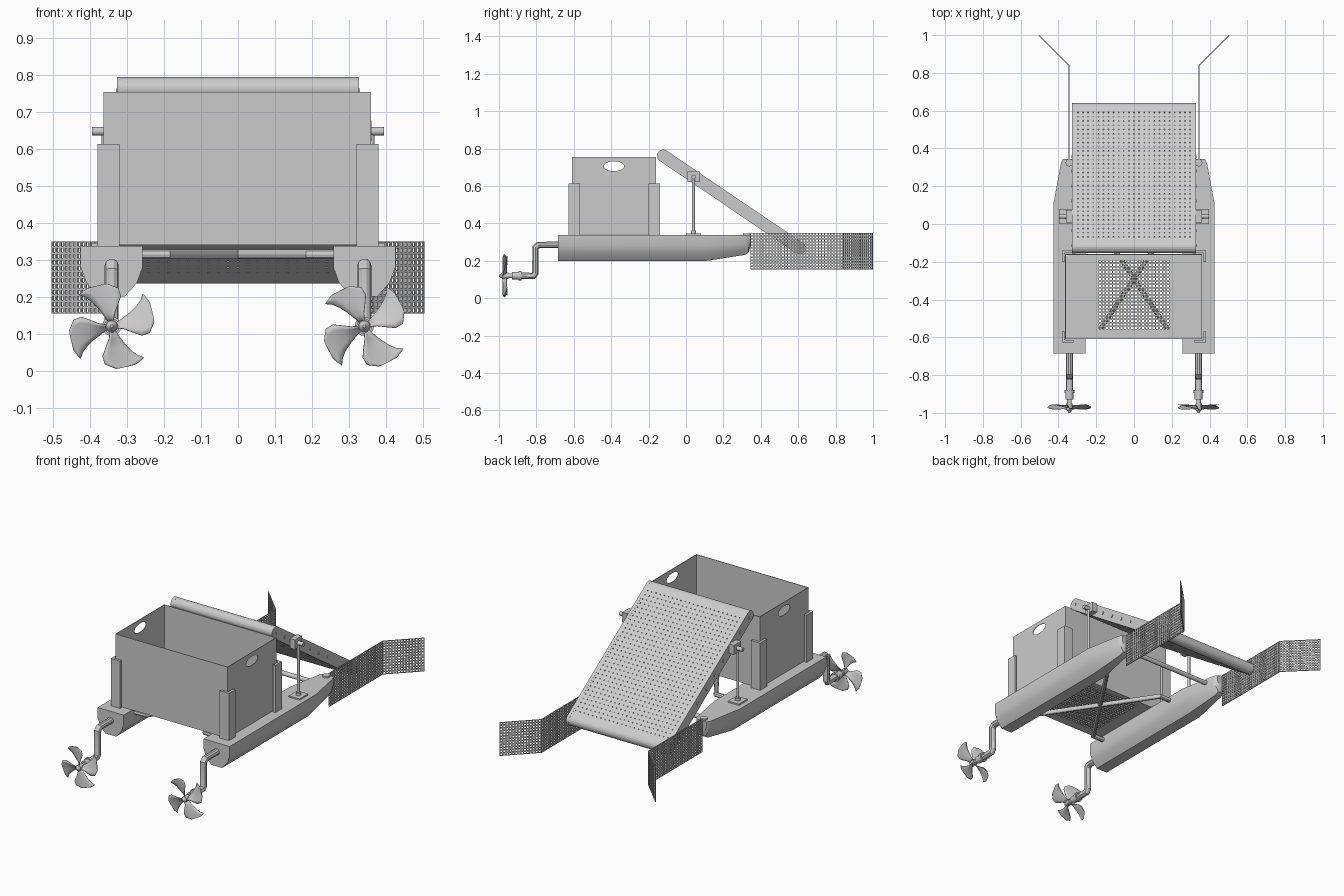
import bpy, bmesh, math
from mathutils import Vector, Matrix

if "Cube" in bpy.data.objects:
    bpy.data.objects.remove(bpy.data.objects["Cube"])


def link(name, bm):
    bmesh.ops.recalc_face_normals(bm, faces=bm.faces)
    me = bpy.data.meshes.new(name)
    bm.to_mesh(me)
    bm.free()
    ob = bpy.data.objects.new(name, me)
    bpy.context.collection.objects.link(ob)
    return ob


def box(name, x0, x1, y0, y1, z0, z1):
    bm = bmesh.new()
    bmesh.ops.create_cube(bm, size=1)
    for v in bm.verts:
        v.co = ((x0 + x1) / 2 + v.co.x * (x1 - x0), (y0 + y1) / 2 + v.co.y * (y1 - y0),
                (z0 + z1) / 2 + v.co.z * (z1 - z0))
    return link(name, bm)


def rod(name, a, b, r, r2=None, n=16):
    a, b = Vector(a), Vector(b)
    bm = bmesh.new()
    bmesh.ops.create_cone(bm, cap_ends=True, segments=n, radius1=r, radius2=r if r2 is None else r2,
                          depth=(b - a).length)
    rot = (b - a).to_track_quat('Z', 'Y').to_matrix().to_4x4()
    bm.transform(Matrix.Translation((a + b) / 2) @ rot)
    return link(name, bm)


def tube(name, pts, r):
    cu = bpy.data.curves.new(name, 'CURVE')
    cu.dimensions, cu.bevel_depth, cu.bevel_resolution, cu.use_fill_caps = '3D', r, 3, True
    sp = cu.splines.new('POLY')
    sp.points.add(len(pts) - 1)
    for p, q in zip(sp.points, pts):
        p.co = (*q, 1)
    tmp = bpy.data.objects.new(name, cu)
    me = bpy.data.meshes.new_from_object(tmp)
    bpy.data.objects.remove(tmp)
    ob = bpy.data.objects.new(name, me)
    bpy.context.collection.objects.link(ob)
    return ob


def loft(name, rings):
    bm = bmesh.new()
    vs = [[bm.verts.new(p) for p in r] for r in rings]
    n = len(vs[0])
    for a, b in zip(vs, vs[1:]):
        for i in range(n):
            bm.faces.new((a[i], a[(i + 1) % n], b[(i + 1) % n], b[i]))
    bm.faces.new(vs[0])
    bm.faces.new(vs[-1])
    return link(name, bm)


def perforated(name, rows, inset, thick, holed=lambda i: True):
    """Sheet through rows of points; every chosen cell gets an opening."""
    bm = bmesh.new()
    vs = [[bm.verts.new(p) for p in r] for r in rows]
    cells = []
    for i, (a, b) in enumerate(zip(vs, vs[1:])):
        for j in range(len(a) - 1):
            f = bm.faces.new((a[j], a[j + 1], b[j + 1], b[j]))
            if holed(i):
                cells.append(f)
    bm.normal_update()
    bmesh.ops.inset_individual(bm, faces=cells, thickness=inset, use_even_offset=True)
    bmesh.ops.delete(bm, geom=cells, context='FACES')
    bmesh.ops.remove_doubles(bm, verts=bm.verts, dist=1e-5)
    ob = link(name, bm)
    m = ob.modifiers.new('thickness', 'SOLIDIFY')
    m.thickness, m.offset = thick, 0
    return ob


# conveyor axis: upper and lower end centres in the y-z plane
UP, LOW = Vector((0, -0.122, 0.762)), Vector((0, 0.607, 0.268))
AX = (LOW - UP).normalized()
NR = Vector((0, -AX.z, AX.y))


def capsule(x, r, n=10):
    pts = []
    for c, d in ((LOW, 1), (UP, -1)):
        for k in range(n + 1):
            t = math.pi * k / n
            pts.append(c + d * r * (math.cos(t) * NR + math.sin(t) * AX) + Vector((x, 0, 0)))
    return pts


# perforated conveyor belt, a closed loop
ring = capsule(0, 0.031)
NS = 32
top = [ring[-1].lerp(ring[0], k / NS) for k in range(NS)]
under = [ring[10].lerp(ring[11], k / NS) for k in range(NS)]
path = top + ring[:10] + under + ring[11:]
belt_rows = [[p + Vector((-0.31 + 0.62 * j / 23, 0, 0)) for j in range(24)] for p in path]
perforated('conveyor_belt', belt_rows, 0.0112, 0.003,
           lambda i: 0 < i < NS - 1 or NS + 10 < i < 2 * NS + 9)
for c, nm in ((UP, 'upper'), (LOW, 'lower')):
    rod(nm + '_roller', c - Vector((0.312, 0, 0)), c + Vector((0.312, 0, 0)), 0.024)

# open crate: walls with oval hand holes
bm = bmesh.new()
bmesh.ops.create_cube(bm, size=1)
bmesh.ops.delete(bm, geom=[f for f in bm.faces if abs(f.normal.z) > 0.5], context='FACES')
bm.transform(Matrix.Translation((-0.002, -0.385, 0.5475)) @ Matrix.Diagonal((0.724, 0.45, 0.415, 1)))
walls = link('crate_walls', bm)
m = walls.modifiers.new('thickness', 'SOLIDIFY')
m.thickness, m.offset = 0.005, -1
cutter = rod('hand_hole_cutter', (-0.6, 0, 0), (0.6, 0, 0), 1, n=32)
for v in cutter.data.vertices:
    v.co.y, v.co.z = -0.385 + v.co.y * 0.054, 0.706 + v.co.z * 0.026
cutter.hide_render = True
cutter.hide_set(True)
m = walls.modifiers.new('hand_holes', 'BOOLEAN')
m.object, m.operation, m.solver = cutter, 'DIFFERENCE', 'EXACT'

# crate floor: solid border around a mesh panel
FX, F0, F1 = 0.19, -0.56, -0.19
for i, b in enumerate(((-0.364, -FX, -0.61, -0.16), (FX, 0.36, -0.61, -0.16),
                       (-FX, FX, -0.61, F0), (-FX, FX, F1, -0.16))):
    box(f'crate_floor_border_{i}', *b, 0.340, 0.346)
perforated('crate_floor_mesh',
           [[(-FX + 2 * FX * j / 20, F0 + (F1 - F0) * i / 20, 0.343) for j in range(21)] for i in range(21)],
           0.0035, 0.005)

# hull section: half-width and height from deck (0) to keel (1)
HALF = [(1, 0), (1, 0.42), (0.82, 0.72), (0.42, 1)]
HX = 0.342
STATIONS = [(-0.685, 1, 0.2), (0.11, 1, 0.2), (0.315, 0.55, 0.232), (0.335, 0.47, 0.245), (0.345, 0.38, 0.275)]

for s, side in ((-1, 'left'), (1, 'right')):
    # float
    rings = []
    for y, w, keel in STATIONS:
        h = [(0.084 * w * a, 0.338 - (0.338 - keel) * b) for a, b in HALF]
        rings.append([(s * HX + x, y, z) for x, z in h] + [(s * HX - x, y, z) for x, z in reversed(h)])
    loft(side + '_float', rings)

    # conveyor side plate with bolts
    loft(side + '_conveyor_plate', [capsule(s * 0.309, 0.033), capsule(s * 0.327, 0.033)])
    for k in range(7):
        p = UP + AX * (0.01 + 0.095 * k)
        rod(f'{side}_plate_bolt_{k}', p + Vector((s * 0.32, 0, 0)), p + Vector((s * 0.331, 0, 0)), 0.008, n=12)

    # conveyor stand: foot, rod, clamp block, pin
    box(side + '_stand_foot', s * 0.362 - 0.035, s * 0.362 + 0.035, 0.0, 0.08, 0.336, 0.346)
    rod(side + '_stand_collar', (s * 0.362, 0.04, 0.34), (s * 0.362, 0.04, 0.362), 0.014)
    rod(side + '_stand_rod', (s * 0.362, 0.04, 0.34), (s * 0.362, 0.04, 0.645), 0.0075)
    box(side + '_stand_clamp', s * 0.345 - 0.016, s * 0.345 + 0.016, 0.008, 0.074, 0.622, 0.677)
    rod(side + '_stand_pin', (s * 0.32, 0.04, 0.648), (s * 0.396, 0.04, 0.648), 0.012)

    # L-shaped crate corner brackets
    for y, d, end in ((-0.628, 1, 'front'), (-0.14, -1, 'rear')):
        pts = [(0, 0), (0.06, 0), (0.06, 0.014), (0.014, 0.014), (0.014, 0.06), (0, 0.06)]
        loft(f'{side}_{end}_bracket',
             [[(s * (0.381 - a), y + d * b, z) for a, b in pts] for z in (0.336, 0.614)])

    # bow lug and collecting net, straight then splayed outwards
    rod(side + '_bow_lug', (s * 0.342, 0.325, 0.33), (s * 0.342, 0.325, 0.347), 0.02)
    line = [(s * 0.345, 0.345 + 0.495 * k / 30) for k in range(30)]
    line += [(s * (0.345 + 0.158 * k / 14), 0.84 + 0.158 * k / 14) for k in range(15)]
    perforated(side + '_net', [[(x, y, 0.155 + 0.195 * j / 12) for j in range(13)] for x, y in line],
               0.0035, 0.005)

    # drive pipe, shaft and collars
    tube(side + '_drive_pipe', [(s * HX, -0.62, 0.285), (s * HX, -0.79, 0.285), (s * HX, -0.805, 0.27),
                                (s * HX, -0.805, 0.135), (s * HX, -0.815, 0.12), (s * HX, -0.89, 0.12)], 0.019)
    for i, (y0, y1, r) in enumerate(((-0.88, -0.895, 0.026), (-0.895, -0.93, 0.021), (-0.93, -0.96, 0.012))):
        rod(f'{side}_shaft_collar_{i}', (s * HX, y0, 0.12), (s * HX, y1, 0.12), r)
    rod(side + '_propeller_hub', (s * HX, -0.95, 0.12), (s * HX, -0.985, 0.12), 0.017)
    rod(side + '_propeller_nose', (s * HX, -0.985, 0.12), (s * HX, -1.0, 0.12), 0.015, 0.004)

    # four swept, pitched blades: radius, trailing angle, leading angle
    PROFILE = [(0.012, -28, 28), (0.035, -22, 26), (0.06, -26, 27), (0.085, -27, 29),
               (0.105, -20, 32), (0.116, -4, 35), (0.122, 22, 36)]
    bm = bmesh.new()
    for k in range(4):
        base = (10 if s < 0 else 24) + 90 * k
        prev = None
        for r, a0, a1 in PROFILE:
            row = []
            for j in range(6):
                a = a0 + (a1 - a0) * j / 5
                t = math.radians(base + a)
                row.append(bm.verts.new((s * HX + r * math.cos(t), -0.97 + 0.012 * a / 30,
                                         0.12 + r * math.sin(t))))
            if prev:
                for j in range(5):
                    bm.faces.new((prev[j], prev[j + 1], row[j + 1], row[j]))
            prev = row
    blades = link(side + '_propeller_blades', bm)
    m = blades.modifiers.new('thickness', 'SOLIDIFY')
    m.thickness, m.offset = 0.003, 0

    # crossed braces between the floats, kinked at the ends
    tube(side + '_cross_brace', [(-s * 0.29, -0.575, 0.315), (-s * 0.19, -0.575, 0.315),
                                 (s * 0.19, -0.005, 0.315), (s * 0.29, -0.005, 0.315)], 0.014)

# front cross bar between the bows
rod('bow_cross_bar', (-0.33, 0.27, 0.315), (0.33, 0.27, 0.315), 0.013)

# smooth round parts, keep edges sharp; crate, mesh and nets stay flat
bpy.ops.object.select_all(action='DESELECT')
for ob in bpy.context.collection.objects:
    if not ob.hide_render and not ob.name.endswith(('walls', 'mesh', 'net', 'belt')):
        ob.select_set(True)
        bpy.context.view_layer.objects.active = ob
bpy.ops.object.shade_smooth_by_angle(angle=math.radians(25))
